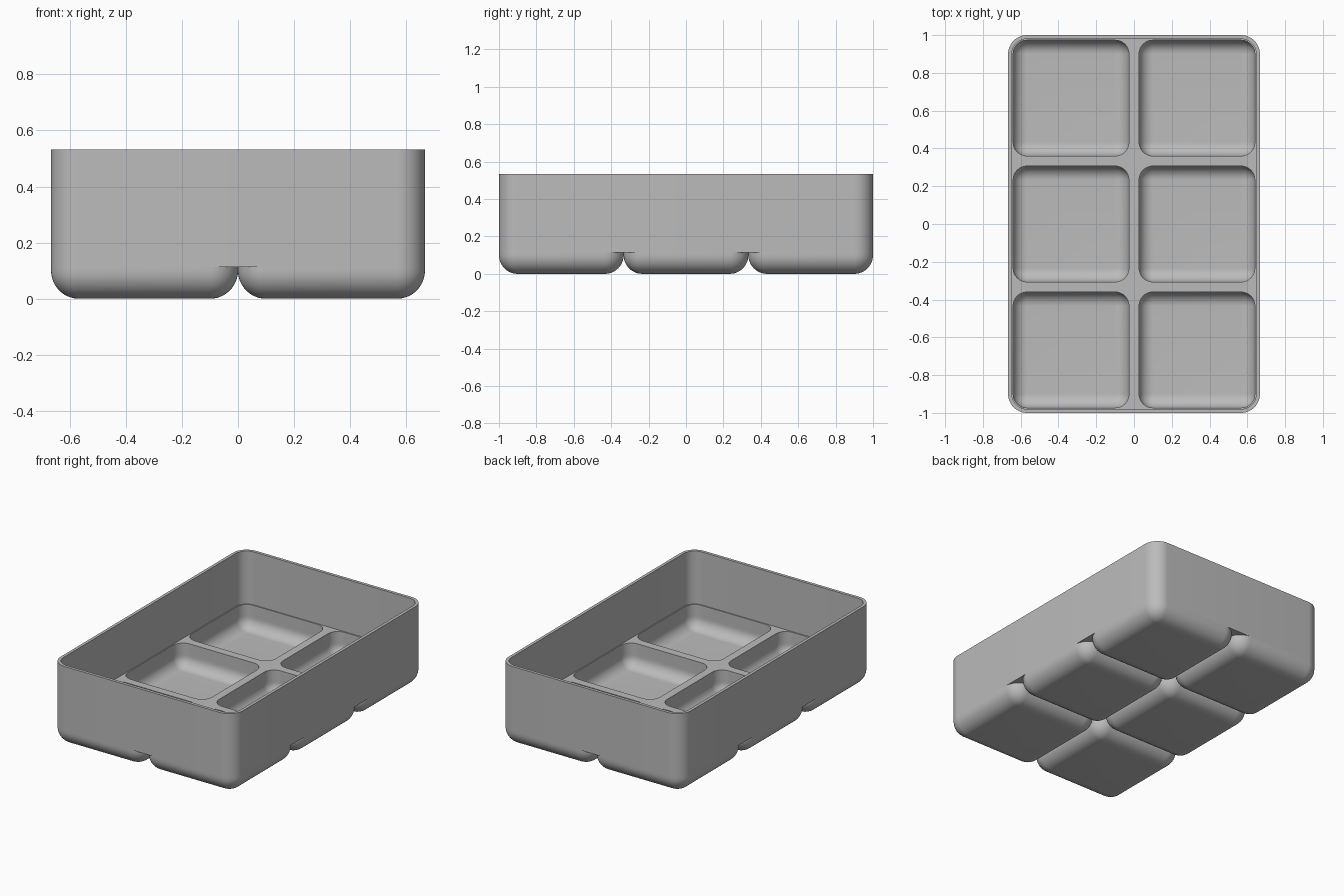
import bpy, bmesh, math

old = bpy.data.objects.get("Cube")
if old:
    bpy.data.objects.remove(old, do_unlink=True)

CELL = 2 / 3            # pitch of one compartment
W, D, H = 2 * CELL, 2.0, 0.533
R = 0.1                 # outer corner and foot rounding
SKIN, WALL = 0.027, 0.02
FOOT_TOP, FLOOR = 0.113, 0.183
SEG = 12

grey = bpy.data.materials.new("plain grey")
grey.use_nodes = True
colour = (0.5, 0.5, 0.5, 1)
grey.diffuse_color = colour
grey.node_tree.nodes["Principled BSDF"].inputs["Base Color"].default_value = colour


def ring(bm, w, d, r, z):
    """Rounded rectangle loop of vertices."""
    verts = []
    for i, (sx, sy) in enumerate([(1, 1), (-1, 1), (-1, -1), (1, -1)]):
        for k in range(SEG + 1):
            a = math.pi / 2 * (i + k / SEG)
            verts.append(bm.verts.new((sx * (w / 2 - r) + r * math.cos(a),
                                       sy * (d / 2 - r) + r * math.sin(a), z)))
    return verts


def loft(name, sections, location=(0, 0, 0)):
    """Skin a stack of rounded rectangles and cap both ends."""
    bm = bmesh.new()
    rings = [ring(bm, *s) for s in sections]
    for a, b in zip(rings, rings[1:]):
        for i in range(len(a)):
            j = (i + 1) % len(a)
            bm.faces.new((a[i], a[j], b[j], b[i]))
    bm.faces.new(rings[0][::-1])
    bm.faces.new(rings[-1])
    bmesh.ops.recalc_face_normals(bm, faces=bm.faces)
    mesh = bpy.data.meshes.new(name)
    bm.to_mesh(mesh)
    bm.free()
    mesh.materials.append(grey)
    obj = bpy.data.objects.new(name, mesh)
    obj.location = location
    bpy.context.collection.objects.link(obj)
    return obj


def bowl(size, r, base):
    """Sections of a square bowl rounded at the bottom, from base upward."""
    out = []
    for k in range(SEG + 1):
        a = math.pi / 2 * k / SEG
        inset = r * (1 - math.sin(a))
        out.append((size - 2 * inset, size - 2 * inset,
                    max(r - inset, 0.001), base + r * (1 - math.cos(a))))
    return out


def smooth(obj):
    bpy.ops.object.select_all(action='DESELECT')
    obj.select_set(True)
    bpy.context.view_layer.objects.active = obj
    bpy.ops.object.shade_smooth_by_angle(angle=math.radians(30))


# Box body and the cutters that hollow it
body = loft("tray_body", [(W, D, R, FOOT_TOP), (W, D, R, H)])
iw, idp = W - 2 * WALL, D - 2 * WALL
cutters = [loft("cavity_cutter", [(iw, idp, R - WALL, FLOOR), (iw, idp, R - WALL, H + 0.2)])]

pocket = CELL - 2 * SKIN
pr = R - SKIN
outer = bowl(CELL, R, 0) + [(CELL, CELL, R, FOOT_TOP)]
inner = bowl(pocket, pr, SKIN) + [(pocket, pocket, pr, FOOT_TOP)]

# Six hollow rounded feet, each with its opening through the floor
feet = []
for col in (-0.5, 0.5):
    for row in (-1, 0, 1):
        place = (col * CELL, row * CELL, 0)
        feet.append(loft("compartment_foot", outer + inner[::-1], place))
        cutters.append(loft("opening_cutter", [(pocket, pocket, pr, FOOT_TOP - 0.05),
                                               (pocket, pocket, pr, FLOOR + 0.05)], place))

for c in cutters:
    mod = body.modifiers.new(c.name, 'BOOLEAN')
    mod.operation = 'DIFFERENCE'
    mod.solver = 'EXACT'
    mod.object = c

# Bake the cuts, then drop the cutters
bpy.context.view_layer.update()
cut = bpy.data.meshes.new_from_object(body.evaluated_get(bpy.context.evaluated_depsgraph_get()))
body.modifiers.clear()
body.data = cut
for c in cutters:
    bpy.data.objects.remove(c, do_unlink=True)

for obj in [body] + feet:
    smooth(obj)
